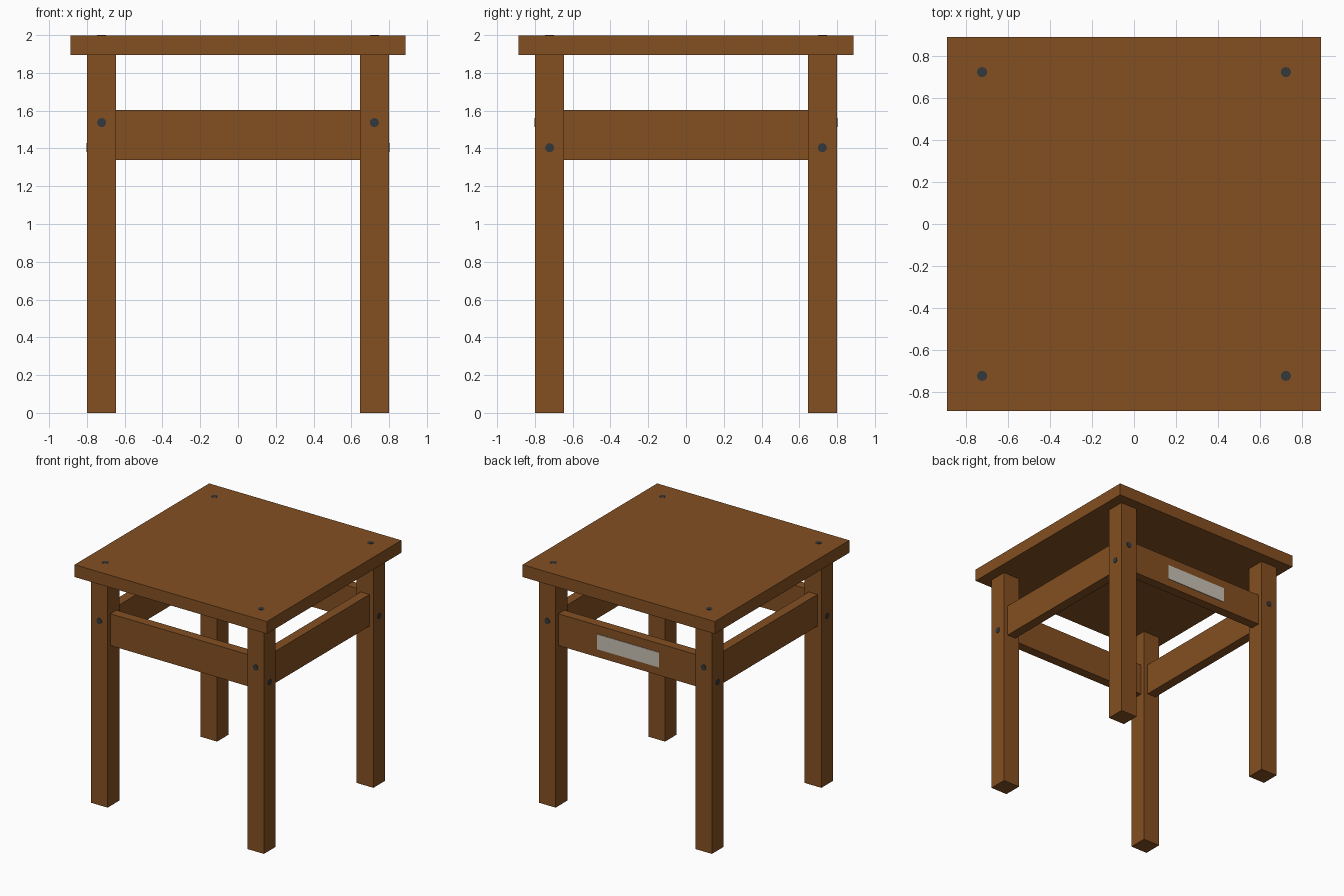
import bpy
from math import pi

cube = bpy.data.objects.get("Cube")
if cube:
    bpy.data.objects.remove(cube, do_unlink=True)


def material(name, rgb):
    mat = bpy.data.materials.new(name)
    mat.use_nodes = True
    mat.diffuse_color = (*rgb, 1)
    mat.node_tree.nodes["Principled BSDF"].inputs["Base Color"].default_value = (*rgb, 1)
    return mat


wood = material("brown wood", (0.23, 0.08, 0.016))
metal = material("dark metal", (0.035, 0.04, 0.045))
label = material("pale label", (0.58, 0.54, 0.46))


def finish(name, mat):
    obj = bpy.context.object
    obj.name = name
    obj.data.materials.append(mat)
    return obj


def box(name, centre, size, mat=wood):
    bpy.ops.mesh.primitive_cube_add(size=1, location=centre)
    obj = finish(name, mat)
    obj.scale = size
    bpy.ops.object.transform_apply(location=False, rotation=False, scale=True)
    return obj


def screw(name, centre, rotation=(0, 0, 0)):
    bpy.ops.mesh.primitive_cylinder_add(vertices=16, radius=0.024, depth=0.008,
                                        location=centre, rotation=rotation)
    finish(name, metal)
    bpy.ops.object.shade_smooth_by_angle()


LEG = 0.722         # leg centre offset
LEG_W = 0.154       # leg thickness
OUT = LEG + LEG_W / 2
INNER = LEG - LEG_W / 2
SEAT_Z = 1.895
RAIL_T = 0.08
RAIL_Z = 1.472

# Seat board
box("seat", (0, 0, (SEAT_Z + 1.998) / 2), (1.776, 1.776, 1.998 - SEAT_Z))

# Legs with their screw heads
for sx, side in ((-1, "right"), (1, "left")):
    for sy, end in ((-1, "front"), (1, "back")):
        tag = f"{end}_{side}"
        box(f"{tag}_leg", (sx * LEG, sy * LEG, SEAT_Z / 2), (LEG_W, LEG_W, SEAT_Z))
        screw(f"{tag}_seat_screw", (sx * LEG, sy * LEG, 1.996))
        screw(f"{tag}_upper_screw", (sx * LEG, sy * OUT, 1.537), (pi / 2, 0, 0))
        screw(f"{tag}_lower_screw", (sx * OUT, sy * LEG, 1.404), (0, pi / 2, 0))

# Rails between the legs
for s, end, side in ((-1, "front", "right"), (1, "back", "left")):
    box(f"{end}_rail", (0, s * LEG, RAIL_Z), (2 * INNER, RAIL_T, 0.265))
    box(f"{side}_rail", (s * LEG, 0, RAIL_Z), (RAIL_T, 2 * INNER, 0.265))

# Blank plate on the back rail
box("back_plate", (0, LEG + RAIL_T / 2 + 0.001, RAIL_Z - 0.003), (0.572, 0.006, 0.125), label)
